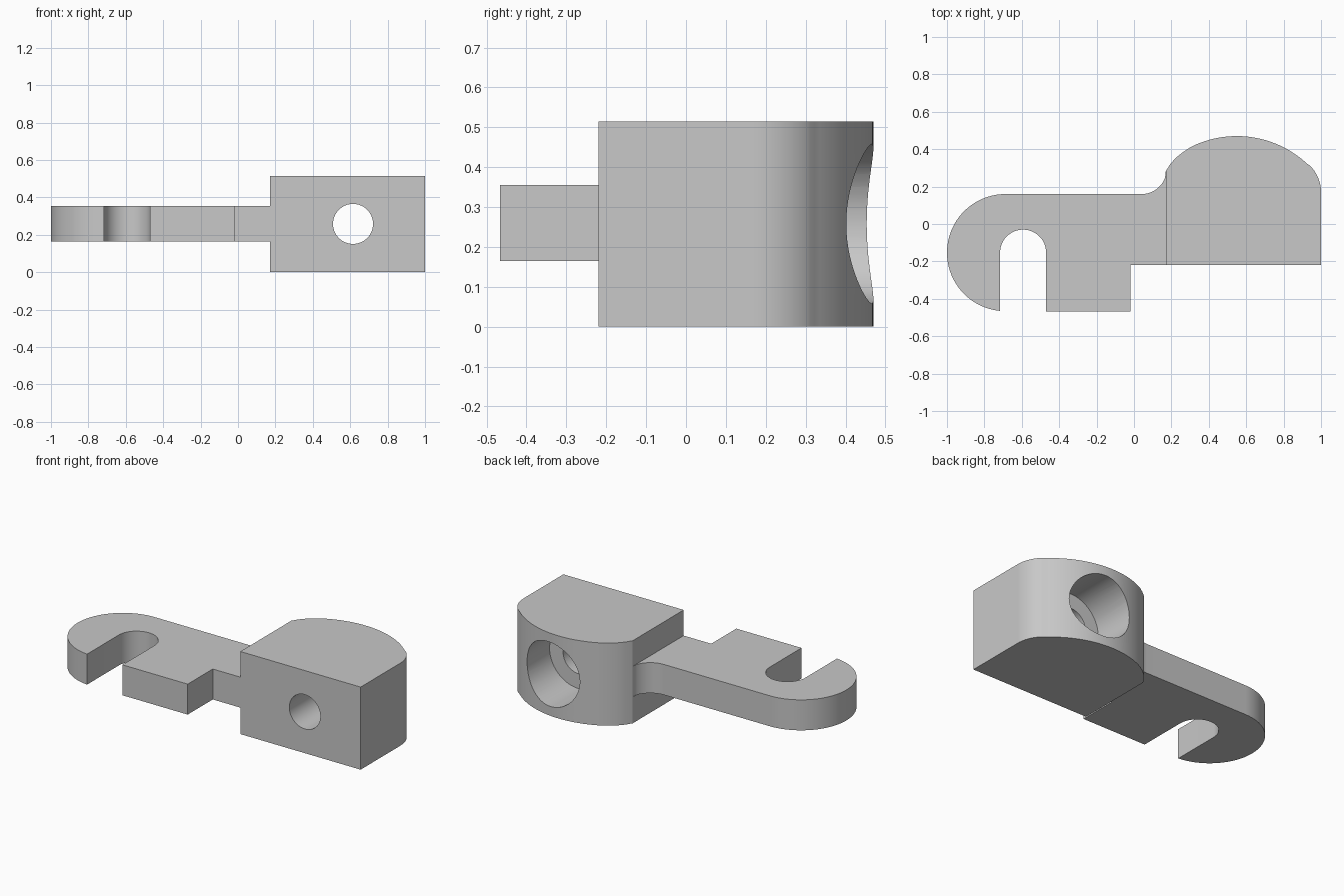
import bpy, bmesh
from math import sin, cos, radians, pi

cube = bpy.data.objects.get("Cube")
if cube:
    bpy.data.objects.remove(cube, do_unlink=True)

grey = bpy.data.materials.new("plain grey")
grey.use_nodes = True
colour = (0.58, 0.58, 0.58, 1)
grey.diffuse_color = colour
grey.node_tree.nodes["Principled BSDF"].inputs["Base Color"].default_value = colour


def arc(cx, cy, r, start, end, steps=24):
    """Points on a circle between two angles in degrees."""
    angles = [radians(start + (end - start) * i / steps) for i in range(steps + 1)]
    return [(cx + r * cos(a), cy + r * sin(a)) for a in angles]


def extrude(name, outline, z0, z1):
    """Solid plate made by lifting a plan outline from z0 to z1."""
    bm = bmesh.new()
    face = bm.faces.new([bm.verts.new((x, y, z0)) for x, y in outline])
    top = bmesh.ops.extrude_face_region(bm, geom=[face])["geom"]
    bmesh.ops.translate(bm, vec=(0, 0, z1 - z0),
                        verts=[v for v in top if isinstance(v, bmesh.types.BMVert)])
    bmesh.ops.recalc_face_normals(bm, faces=bm.faces)
    mesh = bpy.data.meshes.new(name)
    bm.to_mesh(mesh)
    bm.free()
    mesh.materials.append(grey)
    obj = bpy.data.objects.new(name, mesh)
    bpy.context.collection.objects.link(obj)
    return obj


def activate(obj):
    bpy.ops.object.select_all(action='DESELECT')
    obj.select_set(True)
    bpy.context.view_layer.objects.active = obj


def bore(obj, radius, y0, y1):
    """Cut a round hole along y through the block centre."""
    bpy.ops.mesh.primitive_cylinder_add(
        vertices=64, radius=radius, depth=y1 - y0,
        location=(0.615, (y0 + y1) / 2, 0.258), rotation=(pi / 2, 0, 0))
    cutter = bpy.context.object
    cutter.hide_render = True
    cutter.data.materials.append(grey)
    activate(obj)
    mod = obj.modifiers.new("bore", 'BOOLEAN')
    mod.operation = 'DIFFERENCE'
    mod.solver = 'EXACT'
    mod.object = cutter
    bpy.ops.object.modifier_apply(modifier=mod.name)
    bpy.data.objects.remove(cutter, do_unlink=True)


# Thin arm: hook with open slot, square tab, and fillet into the block
arm_outline = (
    arc(-0.687, -0.153, 0.313, 90, 264.7, 40)
    + arc(-0.593, -0.153, 0.123, 180, 0)
    + [(-0.47, -0.467), (-0.02, -0.467), (-0.02, -0.22), (0.17, -0.22), (0.17, 0.282)]
    + arc(0.04, 0.295, 0.135, -15, -90, 12)
)
arm = extrude("hook_arm", arm_outline, 0.165, 0.355)

# Thick block with a rounded back
block_outline = (
    [(0.17, -0.22), (1, -0.22)]
    + arc(0.8, 0.17, 0.2, 0, 45, 12)
    + arc(0.55, -0.08, 0.55, 47, 117, 32)
    + [(0.26, 0.383), (0.225, 0.355), (0.195, 0.322), (0.17, 0.282)]
)
block = extrude("bored_block", block_outline, 0, 0.515)

# Through hole, then wide counterbore from the back
bore(block, 0.107, -0.5, 0.7)
bore(block, 0.2, 0.18, 0.7)

for part in (arm, block):
    activate(part)
    bpy.ops.object.shade_smooth_by_angle(angle=radians(30))
